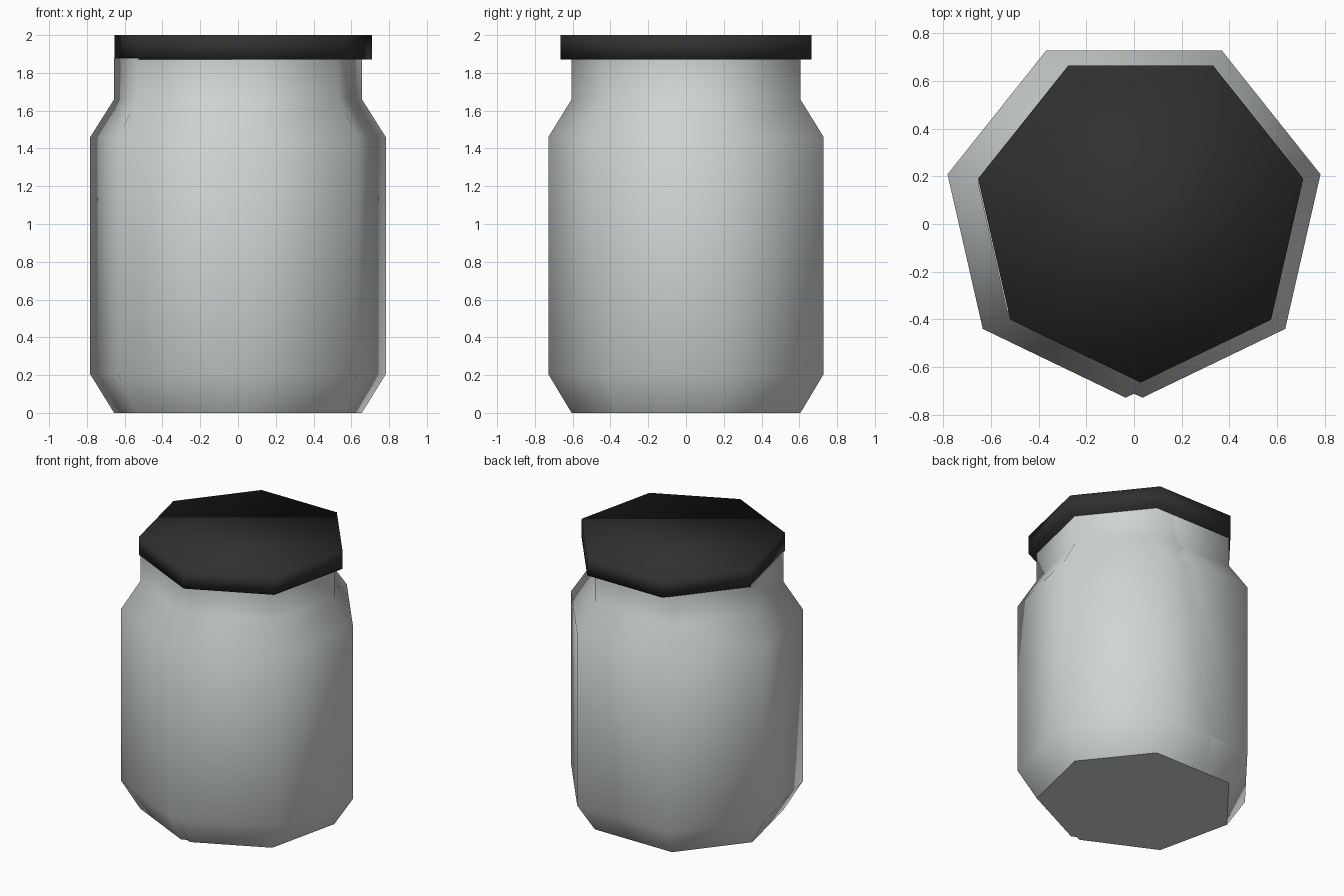
import bpy, bmesh, math

if "Cube" in bpy.data.objects:
    bpy.data.objects.remove(bpy.data.objects["Cube"])

SIDES = 7


def material(name, rgb):
    m = bpy.data.materials.new(name)
    m.diffuse_color = (*rgb, 1.0)
    m.use_nodes = True
    m.node_tree.nodes["Principled BSDF"].inputs["Base Color"].default_value = m.diffuse_color
    return m


def heptagon_solid(name, profile, x_offset, mat, smooth_angle):
    """Stack seven-sided rings (radius, z), centred by bounding box in y, and cap both ends."""
    bm = bmesh.new()
    rings = []
    for r, z in profile:
        cy = r * (1 - math.cos(math.pi / SIDES)) / 2
        ring = []
        for k in range(SIDES):
            a = -math.pi / 2 + k * math.tau / SIDES
            ring.append(bm.verts.new((x_offset + r * math.cos(a), cy + r * math.sin(a), z)))
        rings.append(ring)
    for low, high in zip(rings, rings[1:]):
        for k in range(SIDES):
            n = (k + 1) % SIDES
            bm.faces.new((low[k], low[n], high[n], high[k]))
    bm.faces.new(rings[0][::-1])
    bm.faces.new(rings[-1])
    bmesh.ops.recalc_face_normals(bm, faces=bm.faces[:])
    me = bpy.data.meshes.new(name)
    bm.to_mesh(me)
    bm.free()
    me.materials.append(mat)
    ob = bpy.data.objects.new(name, me)
    bpy.context.collection.objects.link(ob)
    bpy.ops.object.select_all(action='DESELECT')
    ob.select_set(True)
    bpy.context.view_layer.objects.active = ob
    bpy.ops.object.shade_smooth_by_angle(angle=math.radians(smooth_angle))
    return ob


glass = material("pale_grey_glass", (0.63, 0.665, 0.66))
black = material("black_lid", (0.03, 0.03, 0.03))

# Jar body: bevelled foot, straight wall, shoulder and neck, overlapped with its mirror image
jar = heptagon_solid("jar_body",
                     [(0.637, 0.0), (0.767, 0.205), (0.767, 1.46), (0.637, 1.66), (0.637, 1.88)],
                     0.035, glass, 55)
mirror = jar.modifiers.new("mirror", 'MIRROR')
mirror.use_mirror_merge = False

# Lid, slightly off centre
heptagon_solid("lid", [(0.70, 1.87), (0.70, 2.0)], 0.028, black, 95)
